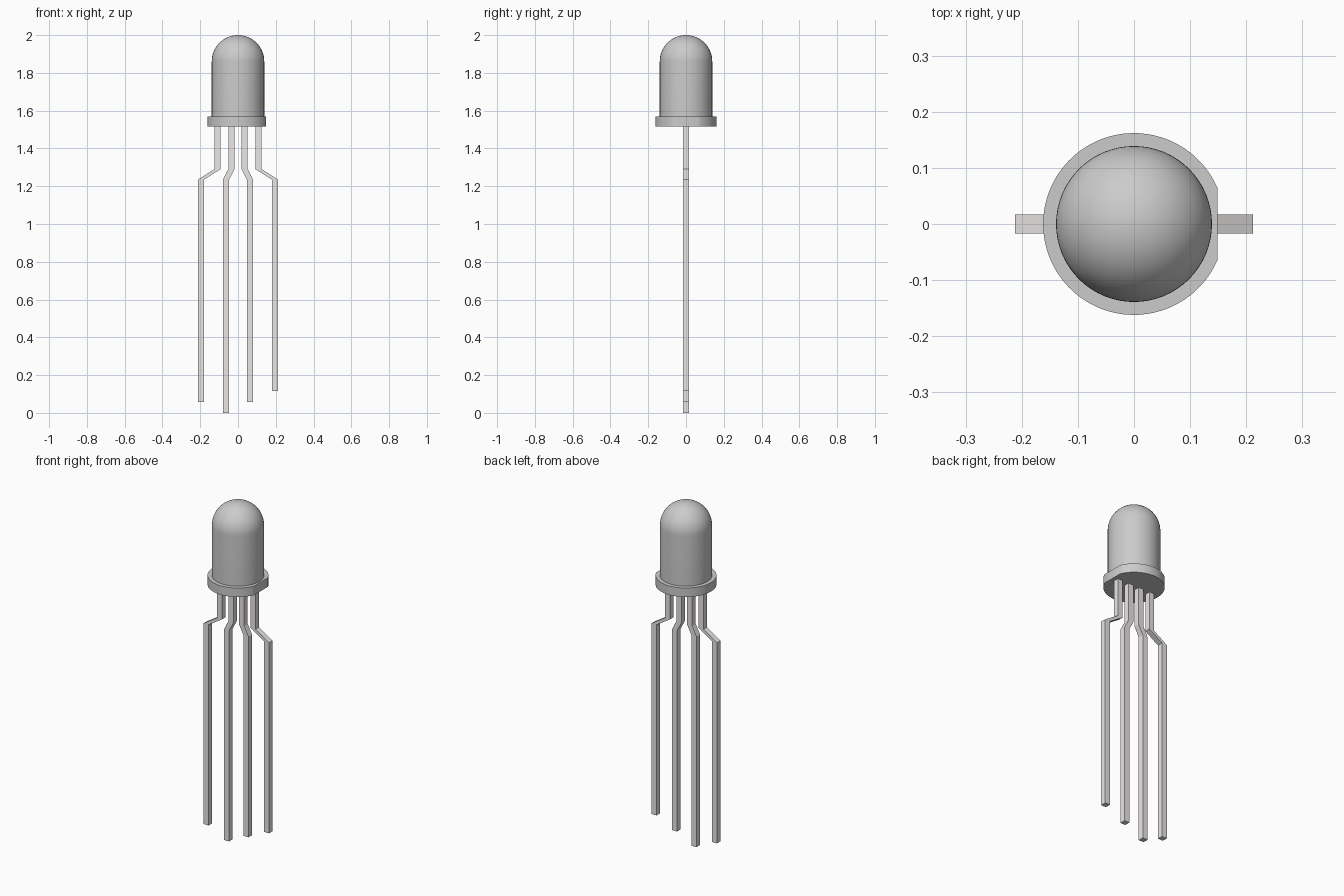
import bpy, bmesh, math

if "Cube" in bpy.data.objects:
    bpy.data.objects.remove(bpy.data.objects["Cube"])

SEG = 64
R_LENS, R_RIM, FLAT_X = 0.139, 0.162, 0.149
Z_RIM, Z_BODY, Z_TOP = 1.515, 1.568, 2.0
HALF = 0.0165            # half thickness of a lead
Z_BEND_LOW, Z_BEND_HIGH = 1.235, 1.29

metal = bpy.data.materials.new("lead_metal")
metal.diffuse_color = (0.83, 0.80, 0.79, 1)
metal.use_nodes = True
metal.node_tree.nodes["Principled BSDF"].inputs["Base Color"].default_value = metal.diffuse_color


def finish(name, bm, smooth=False, mat=None):
    bmesh.ops.recalc_face_normals(bm, faces=bm.faces)
    mesh = bpy.data.meshes.new(name)
    bm.to_mesh(mesh)
    bm.free()
    obj = bpy.data.objects.new(name, mesh)
    bpy.context.collection.objects.link(obj)
    if mat:
        mesh.materials.append(mat)
    if smooth:
        bpy.ops.object.select_all(action='DESELECT')
        obj.select_set(True)
        bpy.context.view_layer.objects.active = obj
        bpy.ops.object.shade_smooth_by_angle(angle=math.radians(30))
    return obj


# Domed lens: straight wall and quarter arc spun around z
bm = bmesh.new()
z_dome = Z_TOP - R_LENS
profile = [(R_LENS, Z_BODY)]
for i in range(17):
    a = math.pi / 2 * i / 16
    profile.append((R_LENS * math.cos(a), z_dome + R_LENS * math.sin(a)))
verts = [bm.verts.new((r, 0, z)) for r, z in profile]
edges = [bm.edges.new(pair) for pair in zip(verts, verts[1:])]
bmesh.ops.spin(bm, geom=verts + edges, cent=(0, 0, 0), axis=(0, 0, 1),
               angle=2 * math.pi, steps=SEG, use_duplicate=False)
bmesh.ops.remove_doubles(bm, verts=bm.verts, dist=1e-5)
finish("lens", bm, smooth=True)

# Base rim with a flat on the +x side
bm = bmesh.new()
a0 = math.acos(FLAT_X / R_RIM)
ring = []
for i in range(SEG + 1):
    a = a0 + (2 * math.pi - 2 * a0) * i / SEG
    ring.append(bm.verts.new((R_RIM * math.cos(a), R_RIM * math.sin(a), Z_RIM)))
base = bm.faces.new(ring)
top = bmesh.ops.extrude_face_region(bm, geom=[base], use_keep_orig=True)
bmesh.ops.translate(bm, vec=(0, 0, Z_BODY - Z_RIM),
                    verts=[v for v in top["geom"] if isinstance(v, bmesh.types.BMVert)])
finish("base_rim", bm, smooth=True)


# Leads: square section with a sideways jog under the rim
def lead(name, x_low, x_high, z_end):
    bm = bmesh.new()
    path = [(x_low, z_end), (x_low, Z_BEND_LOW), (x_high, Z_BEND_HIGH), (x_high, Z_RIM)]
    rings = [[bm.verts.new((x + sx * HALF, sy * HALF, z))
              for sx, sy in ((-1, -1), (1, -1), (1, 1), (-1, 1))] for x, z in path]
    for lo, hi in zip(rings, rings[1:]):
        for k in range(4):
            n = (k + 1) % 4
            bm.faces.new((lo[k], lo[n], hi[n], hi[k]))
    bm.faces.new(rings[0])
    bm.faces.new(rings[-1])
    finish(name, bm, mat=metal)


lead("lead_outer_left", -0.196, -0.109, 0.058)
lead("lead_inner_left", -0.063, -0.035, 0.0)
lead("lead_inner_right", 0.063, 0.035, 0.058)
lead("lead_outer_right", 0.196, 0.109, 0.117)
